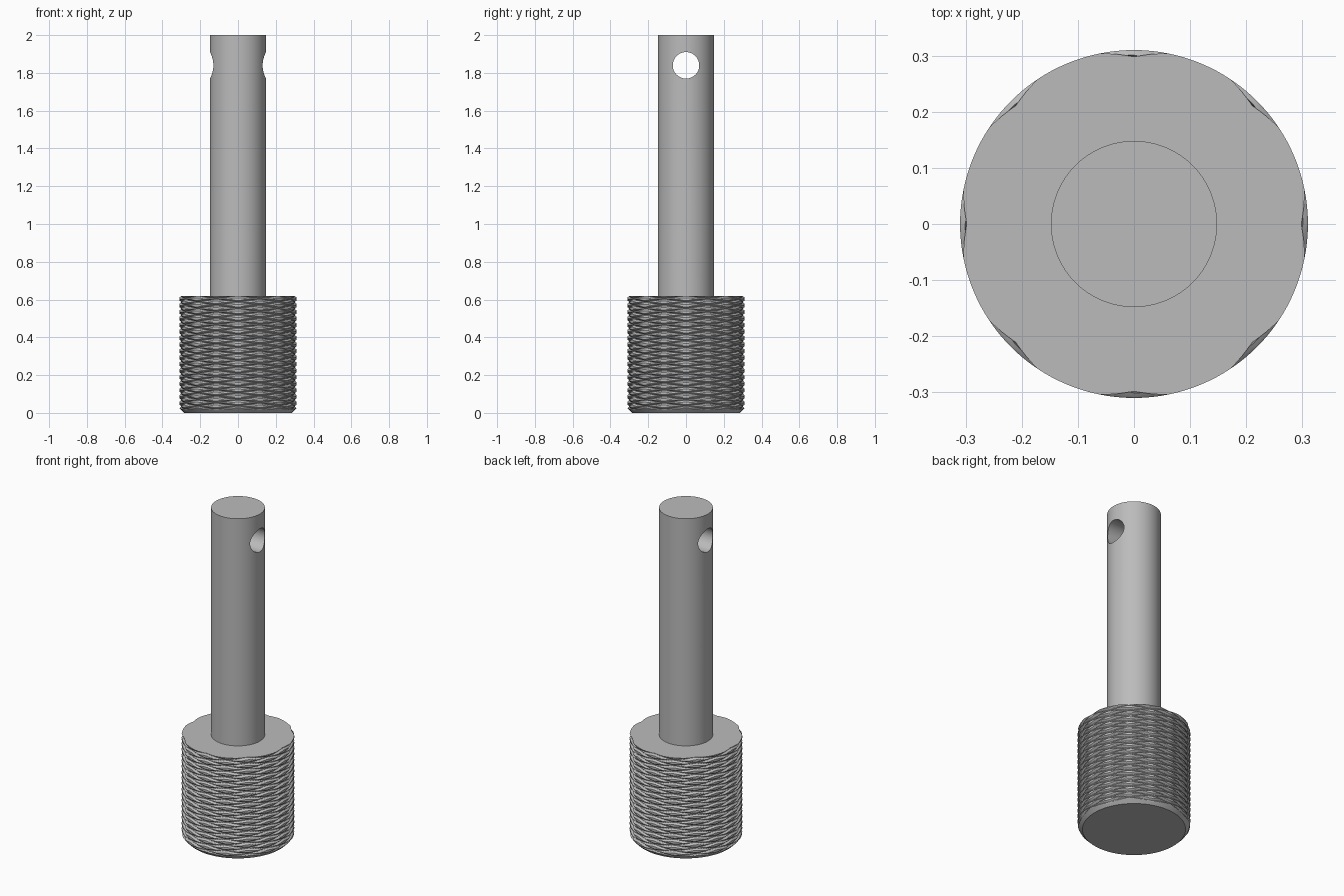
import bpy, bmesh, math
from math import pi, cos, sin, tau

if "Cube" in bpy.data.objects:
    bpy.data.objects.remove(bpy.data.objects["Cube"])

KNOB_R, KNOB_H, CHAMFER = 0.31, 0.62, 0.026
STARTS, ROWS, STEPS = 8, 18, 16      # crossing grooves, rows of diamonds, samples per groove
DEPTH = 0.012
ROD_R, HOLE_R, HOLE_Z = 0.148, 0.07, 1.84

steel = bpy.data.materials.new("grey steel")
steel.use_nodes = True
steel.diffuse_color = (0.5, 0.5, 0.5, 1)
steel.node_tree.nodes["Principled BSDF"].inputs["Base Color"].default_value = (0.5, 0.5, 0.5, 1)


def finish(obj):
    obj.data.materials.append(steel)
    bpy.ops.object.select_all(action="DESELECT")
    obj.select_set(True)
    bpy.context.view_layer.objects.active = obj
    bpy.ops.object.shade_smooth_by_angle(angle=math.radians(30))


def cylinder(name, radius, depth, location, rotation=(0, 0, 0)):
    bpy.ops.mesh.primitive_cylinder_add(vertices=96, radius=radius, depth=depth,
                                        location=location, rotation=rotation)
    obj = bpy.context.object
    obj.name = name
    return obj


def groove(turns):
    # V groove, deepest at whole turns and flat in the middle between them
    distance = abs(turns - round(turns))
    return max(0, 1 - distance * 4)


def knurl_radius(i, j):
    a, b = i / STEPS, j / STEPS
    cut = max(groove(a + b), groove(a - b))
    z = KNOB_H * (1 - j / (ROWS * STEPS))
    return min(KNOB_R - DEPTH * cut, KNOB_R - CHAMFER + z), z


# Knurled knob: left- and right-hand helical grooves, chamfered bottom edge
bm = bmesh.new()
around = STARTS * STEPS
rings = []
for j in range(ROWS * STEPS + 1):
    ring = []
    for i in range(around):
        r, z = knurl_radius(i, j)
        t = tau * i / around
        ring.append(bm.verts.new((r * cos(t), r * sin(t), z)))
    rings.append(ring)
for upper, lower in zip(rings, rings[1:]):
    for i in range(around):
        k = (i + 1) % around
        bm.faces.new((upper[i], lower[i], lower[k], upper[k]))
bm.faces.new(rings[0])
bm.faces.new(rings[-1][::-1])
mesh = bpy.data.meshes.new("knurled_knob")
bm.to_mesh(mesh)
bm.free()
knob = bpy.data.objects.new("knurled_knob", mesh)
bpy.context.collection.objects.link(knob)
finish(knob)

# Plain rod with a cross hole near its top
rod_base = KNOB_H - 0.02
rod = cylinder("rod", ROD_R, 2 - rod_base, (0, 0, (2 + rod_base) / 2))
cutter = cylinder("hole_cutter", HOLE_R, 1, (0, 0, HOLE_Z), (0, pi / 2, 0))
cut = rod.modifiers.new("cross_hole", "BOOLEAN")
cut.operation = "DIFFERENCE"
cut.solver = "EXACT"
cut.object = cutter
bpy.context.view_layer.objects.active = rod
bpy.ops.object.modifier_apply(modifier=cut.name)
bpy.data.objects.remove(cutter)
finish(rod)
